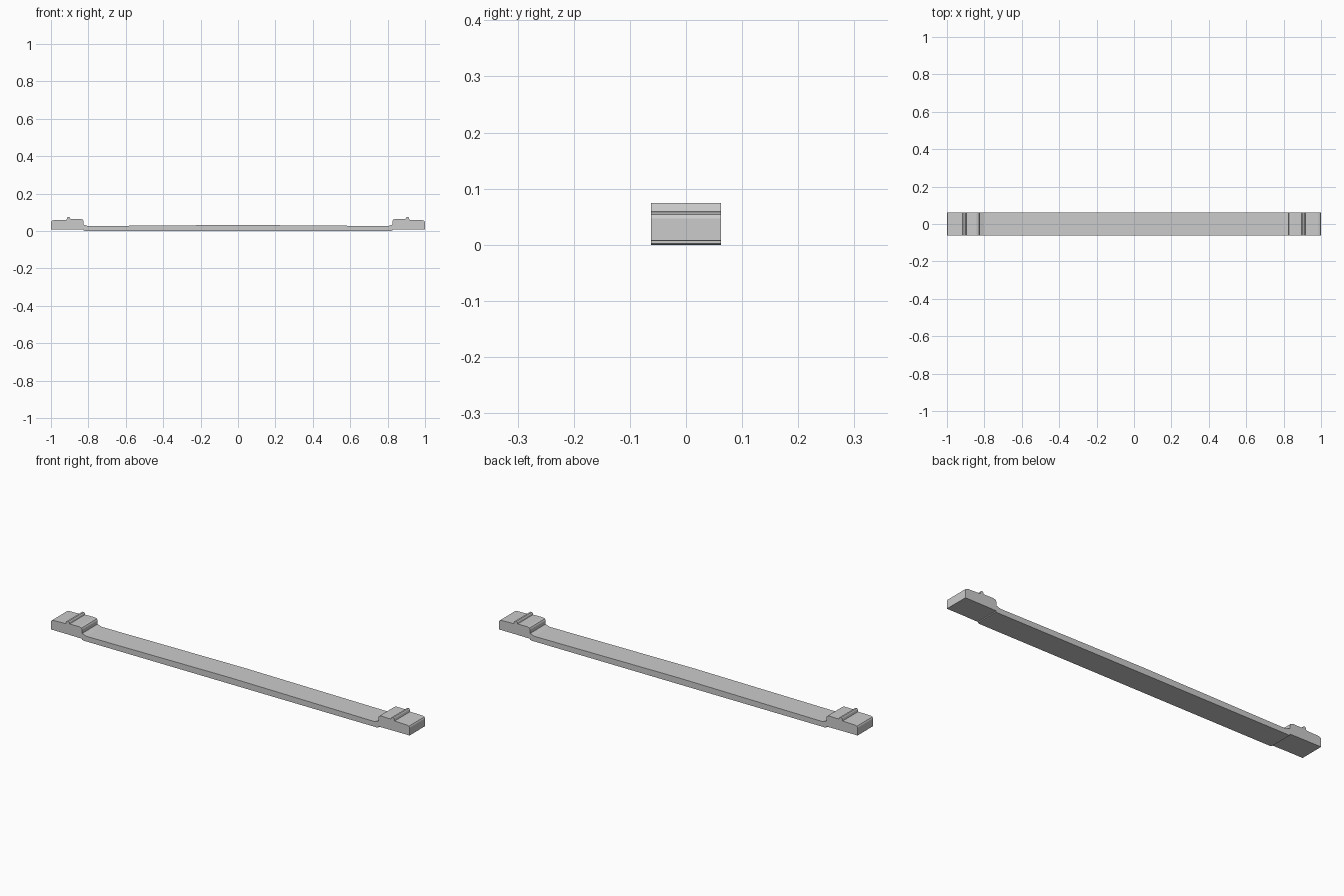
import bpy, bmesh

if "Cube" in bpy.data.objects:
    bpy.data.objects.remove(bpy.data.objects["Cube"])

HALF_WIDTH = 0.062

# Right half of the side profile (x, z), from centre top round to centre bottom
right_half = [
    (0.0, 0.032),                                   # crown of the thin bar
    (0.802, 0.026), (0.826, 0.034),                 # ramp up to the end block
    (0.826, 0.053), (0.830, 0.060), (0.842, 0.064), # rounded inner shoulder
    (0.896, 0.063),
    (0.898, 0.070), (0.902, 0.0745), (0.910, 0.0745), (0.914, 0.070),  # small ridge
    (0.917, 0.059), (0.987, 0.057), (0.996, 0.054), (1.0, 0.047),      # outer top and nose
    (1.0, 0.008), (0.91, 0.008), (0.826, 0.007),    # underside of the block
    (0.826, 0.002), (0.815, 0.0),                   # step down to the bar
]
left_half = [(-x, z) for x, z in reversed(right_half) if x > 0]
profile = right_half + left_half

# Extrude the whole profile across the width
bm = bmesh.new()
face = bm.faces.new([bm.verts.new((x, -HALF_WIDTH, z)) for x, z in profile])
result = bmesh.ops.extrude_face_region(bm, geom=[face])
moved = [g for g in result["geom"] if isinstance(g, bmesh.types.BMVert)]
bmesh.ops.translate(bm, vec=(0, 2 * HALF_WIDTH, 0), verts=moved)
bmesh.ops.triangulate(bm, faces=[f for f in bm.faces if len(f.verts) > 4])
bmesh.ops.recalc_face_normals(bm, faces=bm.faces)

mesh = bpy.data.meshes.new("bar_with_end_blocks")
bm.to_mesh(mesh)
bm.free()
bar = bpy.data.objects.new("bar_with_end_blocks", mesh)
bpy.context.collection.objects.link(bar)
